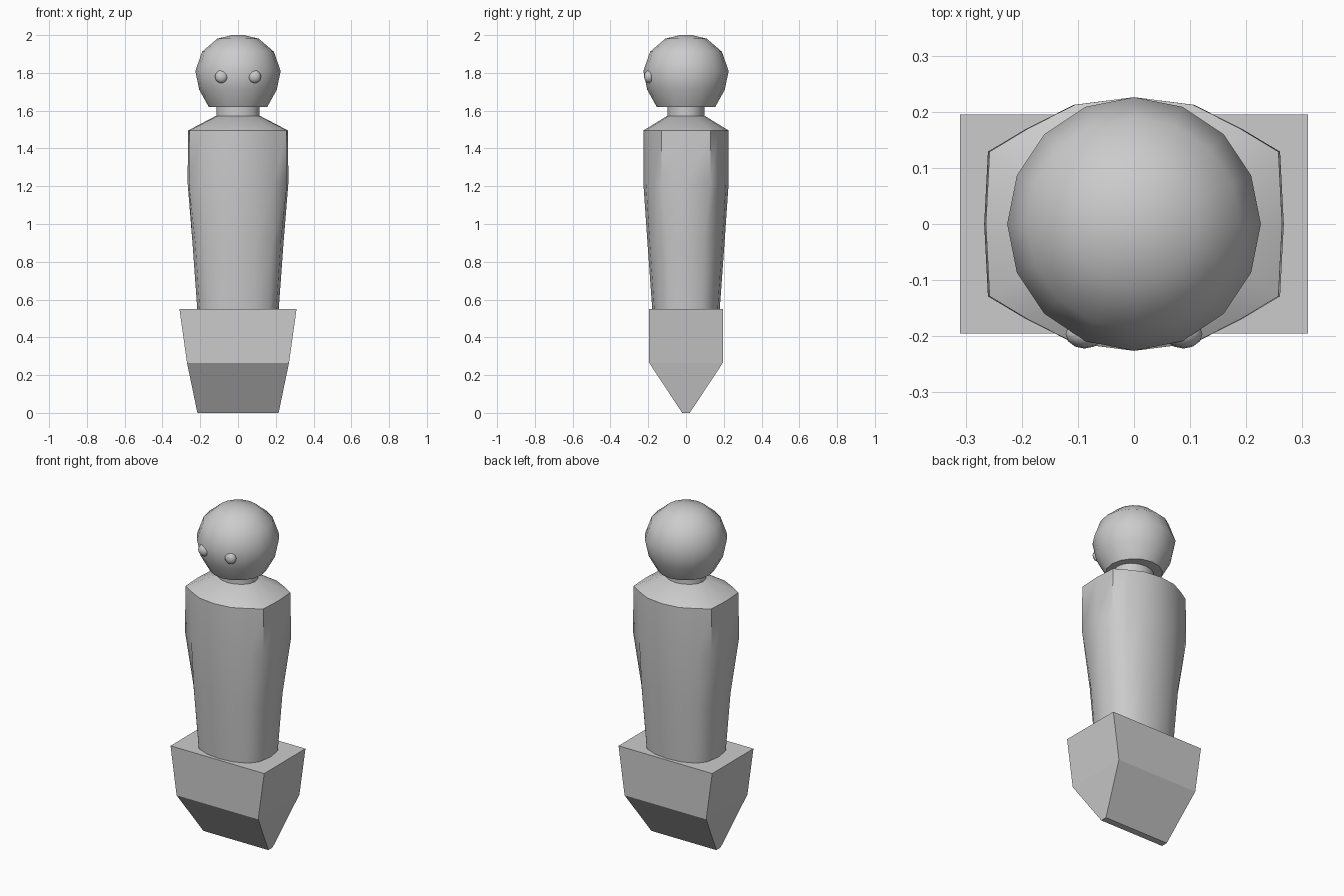
import bpy, bmesh, math

if "Cube" in bpy.data.objects:
    bpy.data.objects.remove(bpy.data.objects["Cube"])


def loft(name, rings, smooth=None):
    """Skin a stack of matching rings of points and cap both ends."""
    bm = bmesh.new()
    loops = [[bm.verts.new(p) for p in ring] for ring in rings]
    n = len(loops[0])
    for low, high in zip(loops, loops[1:]):
        for i in range(n):
            j = (i + 1) % n
            bm.faces.new((low[i], low[j], high[j], high[i]))
    bm.faces.new(loops[0][::-1])
    bm.faces.new(loops[-1])
    bmesh.ops.recalc_face_normals(bm, faces=bm.faces)
    mesh = bpy.data.meshes.new(name)
    bm.to_mesh(mesh)
    bm.free()
    ob = bpy.data.objects.new(name, mesh)
    bpy.context.collection.objects.link(ob)
    if smooth:
        bpy.ops.object.select_all(action='DESELECT')
        ob.select_set(True)
        bpy.context.view_layer.objects.active = ob
        bpy.ops.object.shade_smooth_by_angle(angle=math.radians(smooth))
    return ob


def rect(x, y, z):
    return [(-x, -y, z), (x, -y, z), (x, y, z), (-x, y, z)]


def oval(x, y, z, sides=16):
    return [(x * math.cos(math.tau * i / sides),
             y * math.sin(math.tau * i / sides), z) for i in range(sides)]


def body_ring(x, y, z, quarter):
    """Mirror a quarter outline (unit size) into a full 16-sided ring."""
    q = [(1, 0)] + quarter
    half = q + [(0, 1)] + [(-a, b) for a, b in reversed(q)]
    full = half + [(a, -b) for a, b in reversed(half[1:-1])]
    return [(a * x, b * y, z) for a, b in full]


# Wedge-shaped base
loft("base_wedge", [rect(0.215, 0.02, 0), rect(0.27, 0.195, 0.265),
                    rect(0.31, 0.195, 0.55)])

# Torso with flattened sides, sloping into round shoulders
soft = [(0.94, 0.48), (0.76, 0.76), (0.40, 0.94)]
boxy = [(0.975, 0.57), (0.72, 0.75), (0.40, 0.94)]
round_q = [(math.cos(a), math.sin(a)) for a in (math.pi / 8, math.pi / 4, math.pi * 3 / 8)]
loft("body", [body_ring(0.215, 0.178, 0.54, soft),
              body_ring(0.241, 0.204, 0.9, soft),
              body_ring(0.267, 0.226, 1.22, boxy),
              body_ring(0.264, 0.226, 1.495, boxy),
              body_ring(0.118, 0.100, 1.572, round_q)], 50)

# Neck
loft("neck", [oval(0.115, 0.098, 1.54), oval(0.115, 0.098, 1.64)], 40)

# Faceted round head with a flat underside
profile = [(0.155, 1.62), (0.205, 1.71), (0.226, 1.81), (0.19, 1.912),
           (0.11, 1.981), (0.03, 2.0)]
loft("head", [oval(r, r, z) for r, z in profile], 45)

# Pair of bead eyes
for side, label in ((-1, "left"), (1, "right")):
    bpy.ops.mesh.primitive_uv_sphere_add(segments=12, ring_count=8, radius=1,
                                         location=(side * 0.088, -0.196, 1.78))
    eye = bpy.context.object
    eye.name = label + "_eye"
    eye.scale = (0.034, 0.026, 0.034)
    bpy.ops.object.shade_smooth()
